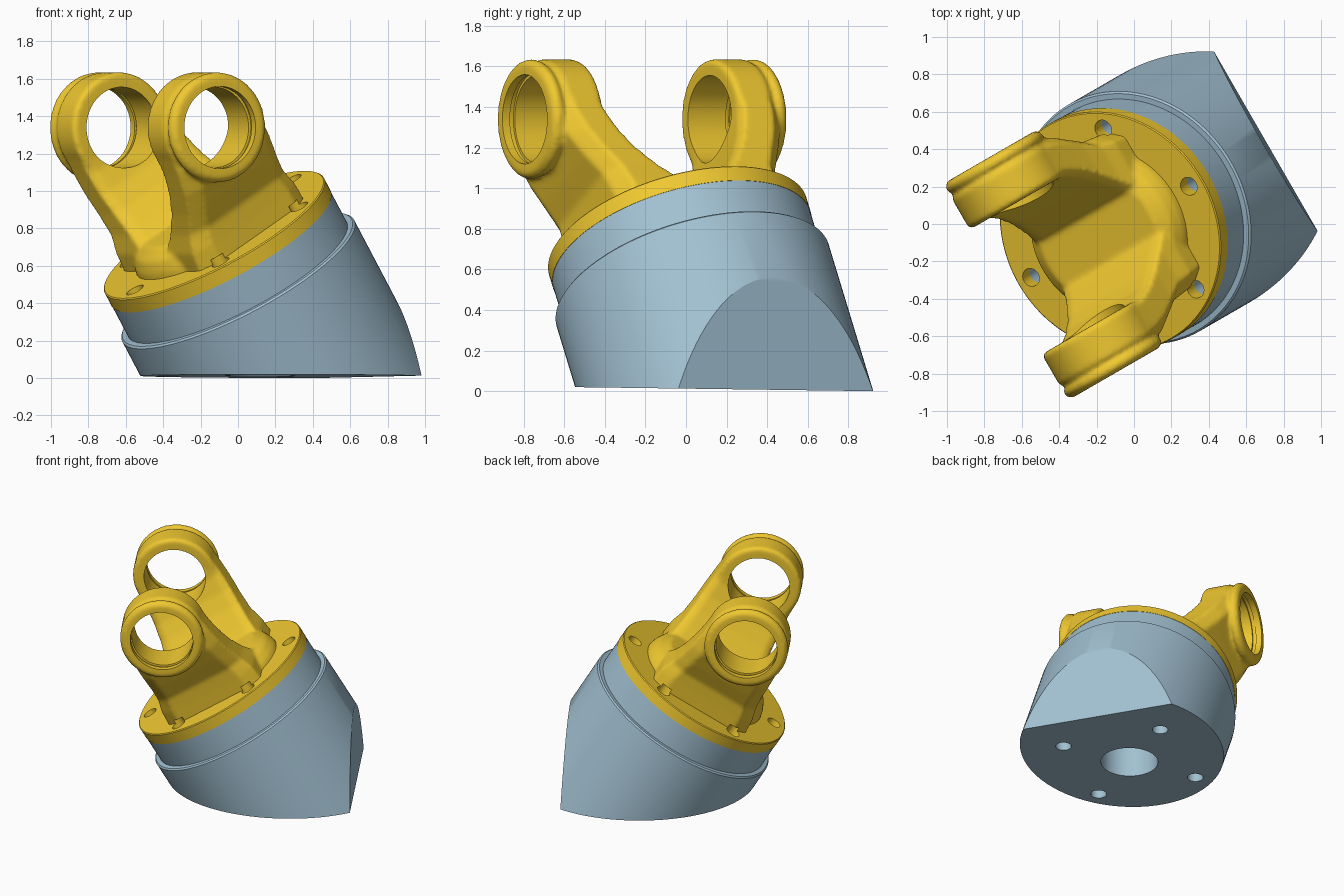
import bpy, bmesh, math
from mathutils import Matrix, Vector

if "Cube" in bpy.data.objects:
    bpy.data.objects.remove(bpy.data.objects["Cube"])

# Tilted frame: local x = tilt direction, local y = pin direction, local z = flange axis
TILT, AZ = math.radians(31.3), math.radians(30)
FRAME = (Matrix.Translation((-0.129, -0.042, 0.767)) @ Matrix.Rotation(AZ, 4, 'Z')
         @ Matrix.Rotation(-TILT, 4, 'Y'))
PIN_H = 0.67


def material(name, col):
    m = bpy.data.materials.new(name)
    m.diffuse_color = (*col, 1)
    m.use_nodes = True
    m.node_tree.nodes["Principled BSDF"].inputs["Base Color"].default_value = m.diffuse_color
    return m


def make(name, bm, mat=None, matrix=FRAME):
    bmesh.ops.recalc_face_normals(bm, faces=bm.faces)
    me = bpy.data.meshes.new(name)
    bm.transform(matrix)
    bm.to_mesh(me)
    bm.free()
    ob = bpy.data.objects.new(name, me)
    bpy.context.collection.objects.link(ob)
    if mat:
        me.materials.append(mat)
    return ob


def lathe(bm, profile, matrix=Matrix(), seg=96):
    """Closed solid of revolution round z from (radius, height) points."""
    rings = [[bm.verts.new(matrix @ Vector((r * math.cos(2 * math.pi * i / seg),
                                            r * math.sin(2 * math.pi * i / seg), z)))
              for i in range(seg)] for r, z in profile]
    loft(bm, rings)


def loft(bm, rings):
    n = len(rings[0])
    for a, b in zip(rings, rings[1:]):
        for i in range(n):
            bm.faces.new((a[i], a[(i + 1) % n], b[(i + 1) % n], b[i]))
    bm.faces.new(rings[0])
    bm.faces.new(rings[-1])


def apply_mods(ob):
    dg = bpy.context.evaluated_depsgraph_get()
    dg.update()
    me = bpy.data.meshes.new_from_object(ob.evaluated_get(dg))
    ob.modifiers.clear()
    ob.data = me


def cut(ob, cutter):
    m = ob.modifiers.new("cut", 'BOOLEAN')
    m.operation, m.solver, m.object = 'DIFFERENCE', 'EXACT', cutter
    apply_mods(ob)


def shade(ob, angle):
    bpy.ops.object.select_all(action='DESELECT')
    ob.select_set(True)
    bpy.context.view_layer.objects.active = ob
    bpy.ops.object.shade_smooth_by_angle(angle=math.radians(angle))


gold = material("gold", (0.87, 0.58, 0.03))
blue = material("steel_blue", (0.36, 0.53, 0.64))

# Slanted base: stepped cylinder sliced by the floor and by a near-vertical flat
bm = bmesh.new()
lathe(bm, [(0.66, -0.085), (0.66, -0.28), (0.69, -0.28), (0.70, -0.29), (0.70, -1.7)], seg=128)
bm.transform(FRAME)
for co, no in (((0.43, 0.92, 0), (0, -0.0135, -1)),
               ((0.715, 0.425, 0), (0.866, 0.5, 0.035))):
    res = bmesh.ops.bisect_plane(bm, geom=bm.verts[:] + bm.edges[:] + bm.faces[:],
                                 plane_co=co, plane_no=no, clear_outer=True)
    edges = [e for e in res['geom_cut'] if isinstance(e, bmesh.types.BMEdge)]
    bmesh.ops.holes_fill(bm, edges=[e for e in bm.edges if e.is_boundary], sides=0)
base = make("slanted_base", bm, blue, Matrix())

# Mounting holes in the underside
bm = bmesh.new()
under = Matrix.Rotation(AZ, 4, 'Z') @ Matrix.Translation((0.15, 0.02, 0))
lathe(bm, [(0.20, -0.2), (0.20, 0.27)], under, 64)
for sx in (-1, 1):
    for sy in (-1, 1):
        lathe(bm, [(0.055, -0.2), (0.055, 0.2)],
              under @ Matrix.Translation((0.36 * sx, 0.36 * sy, 0)), 32)
under_cut = make("underside_cutter", bm, None, Matrix())

# Six bolt holes through the flange
bm = bmesh.new()
for i in range(6):
    lathe(bm, [(0.05, -0.3), (0.05, 0.03)],
          Matrix.Rotation(i * math.pi / 3, 4, 'Z') @ Matrix.Translation((0.57, 0, 0)), 32)
bolt_cut = make("bolt_cutter", bm)

# Round flange
bm = bmesh.new()
lathe(bm, [(0.662, -0.085), (0.662, -0.006), (0.656, 0)], seg=128)
flange = make("flange", bm, gold)

# Cast yoke: hub, two ears and pin collars fused into one smooth body
bm = bmesh.new()
lathe(bm, [(0.47, -0.03), (0.46, 0.03), (0.43, 0.09), (0.36, 0.14)])
# (height, inner, outer, half width)
ear = [(-0.03, 0.0, 0.47, 0.38), (0.10, 0.10, 0.48, 0.37), (0.20, 0.19, 0.49, 0.34),
       (0.32, 0.28, 0.55, 0.32), (0.43, 0.34, 0.60, 0.31), (0.55, 0.38, 0.63, 0.30),
       (PIN_H + 0.01, 0.39, 0.635, 0.292)]
for s in (-1, 1):
    loft(bm, [[bm.verts.new((x, s * y, z)) for x, y in
               ((-w, i + 0.02), (-w * 0.85, i), (w * 0.85, i), (w, i + 0.02),
                (w, o - 0.07), (w * 0.75, o), (-w * 0.75, o), (-w, o - 0.07))]
              for z, i, o, w in ear])
    pin = Matrix.Translation((0, 0, PIN_H)) @ Matrix.Rotation(-s * math.pi / 2, 4, 'X')
    lathe(bm, [(0.28, 0.385), (0.295, 0.40), (0.295, 0.57), (0.27, 0.60),
               (0.295, 0.615), (0.295, 0.645), (0.27, 0.668)], pin)
yoke = make("yoke", bm, gold)
m = yoke.modifiers.new("fuse", 'REMESH')
m.mode, m.voxel_size = 'VOXEL', 0.012
m = yoke.modifiers.new("soften", 'SMOOTH')
m.factor, m.iterations = 0.5, 10
apply_mods(yoke)
if not yoke.data.materials:
    yoke.data.materials.append(gold)

# Pin bore with a retaining groove near each outer face
bm = bmesh.new()
side = [(0.216, 0.0), (0.216, 0.60), (0.23, 0.60), (0.23, 0.625), (0.22, 0.625), (0.22, 0.8)]
lathe(bm, [(r, -z) for r, z in side[:0:-1]] + side[1:],
      Matrix.Translation((0, 0, PIN_H)) @ Matrix.Rotation(math.pi / 2, 4, 'X'), 64)
bore_cut = make("bore_cutter", bm)

cut(base, under_cut)
cut(base, bolt_cut)
cut(flange, bolt_cut)
cut(yoke, bolt_cut)
cut(yoke, bore_cut)
for c in (under_cut, bolt_cut, bore_cut):
    bpy.data.objects.remove(c)
for ob, ang in ((base, 30), (flange, 30), (yoke, 40)):
    shade(ob, ang)
